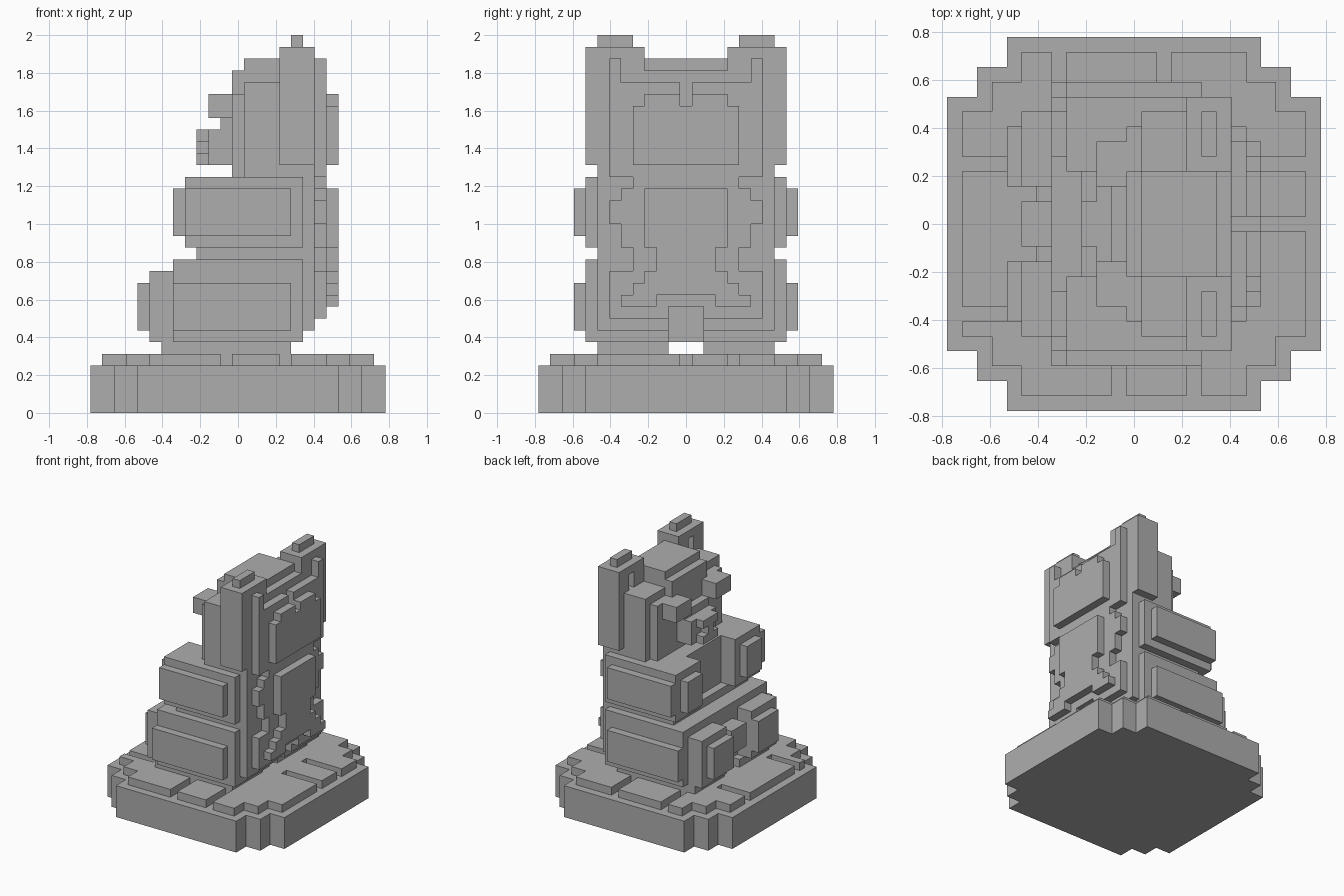
import bpy
import bmesh
from itertools import product
from mathutils import Vector

cube = bpy.data.objects.get("Cube")
if cube:
    bpy.data.objects.remove(cube, do_unlink=True)

U = 2 / 32  # block size
cells = {}  # block -> part name


def blocks(x, y, z):
    return product(range(x[0], x[1] + 1), range(y[0], y[1] + 1), range(z[0], z[1] + 1))


def mirrored(x, y, z):
    """Blocks on the +y side together with their mirror image."""
    for i, j, k in blocks(x, y, z):
        yield i, j, k
        yield i, -j, k


def fill(part, x, y, z):
    for c in mirrored(x, y, z):
        cells.setdefault(c, part)


def carve(x, y, z):
    for c in blocks(x, y, z):
        cells.pop(c, None)


def carve_both(x, y, z):
    for c in mirrored(x, y, z):
        cells.pop(c, None)


# plinth with stepped corners, and paving on top
for a, b in ((12, 8), (10, 10), (8, 12)):
    fill("plinth", (-a, a), (0, b), (0, 3))
    fill("paving", (1 - a, a - 1), (0, b - 1), (4, 4))

# grooves between paving slabs
for i in (-1, 4):
    carve((i, i), (-12, -8), (4, 4))
for i in (-5, 2):
    carve((i, i), (8, 12), (4, 4))
for j in (-6, 4):
    carve((-12, -8), (j, j), (4, 4))
for j in (0, 4):
    carve((7, 12), (j, j), (4, 4))

# legs, rounded by layers
fill("feet", (-6, 4), (2, 7), (5, 5))
fill("legs", (-8, 4), (3, 6), (7, 10))
fill("legs", (-7, 5), (3, 7), (6, 11))
fill("legs", (-5, 5), (3, 8), (6, 12))
fill("legs", (-5, 4), (9, 9), (7, 10))
fill("legs", (-4, 6), (3, 7), (7, 12))

# torso and belly
fill("torso", (-2, 6), (0, 7), (7, 19))
fill("torso", (-3, 6), (0, 7), (13, 13))
fill("belly", (-5, 5), (0, 6), (6, 12))
fill("belly", (-7, -6), (0, 1), (8, 10))
carve((5, 8), (-1, 1), (5, 8))

# arms reaching forward
fill("arms", (-4, 5), (4, 8), (14, 19))
fill("arms", (-5, 4), (5, 7), (15, 18))
fill("arms", (-4, 4), (9, 9), (15, 18))

# back in two hourglass layers: (half width, bottom, top)
for w, lo, hi in ((6, 8, 11), (4, 12, 13), (5, 14, 15), (6, 16, 17), (5, 18, 18), (4, 19, 19)):
    fill("back", (7, 7), (0, w), (lo, hi))
for w, lo, hi in ((5, 9, 9), (4, 10, 10), (3, 11, 11), (2, 12, 13), (3, 14, 18)):
    fill("back", (8, 8), (0, w), (lo, hi))
carve((7, 8), (-1, 1), (5, 8))
carve((8, 8), (-2, 2), (9, 9))

# head
fill("head", (0, 6), (0, 6), (20, 26))
fill("head", (1, 6), (0, 7), (20, 26))
fill("head", (4, 6), (8, 8), (21, 27))
fill("head", (1, 6), (0, 7), (27, 27))
fill("head", (0, 6), (0, 3), (27, 28))
fill("head", (1, 5), (0, 3), (29, 29))
fill("head", (7, 7), (0, 6), (20, 27))
fill("head", (8, 8), (0, 4), (21, 25))
fill("head", (8, 8), (0, 3), (26, 26))
carve((7, 8), (0, 0), (26, 27))

# brows and snout
fill("brows", (-2, 0), (3, 5), (25, 26))
fill("snout", (-1, 0), (0, 2), (24, 24))
fill("snout", (-2, 0), (0, 2), (21, 23))
fill("snout", (-3, -3), (0, 1), (21, 23))
carve_both((-3, -3), (1, 1), (22, 22))

# ears with a hollow in front and a ridge behind
fill("ears", (4, 6), (4, 8), (28, 30))
fill("ears", (5, 5), (5, 7), (31, 31))
fill("ears", (7, 7), (6, 6), (28, 29))
carve_both((4, 4), (6, 6), (28, 29))

stone = bpy.data.materials.new("grey_stone")
stone.use_nodes = True
grey = (0.42, 0.42, 0.42, 1)
stone.diffuse_color = grey
stone.node_tree.nodes["Principled BSDF"].inputs["Base Color"].default_value = grey


def build(part):
    """Skin the outer sides of a part's blocks and merge flat areas."""
    bm = bmesh.new()
    for c in [c for c, p in cells.items() if p == part]:
        for axis, sign in product(range(3), (-1, 1)):
            n = Vector((0, 0, 0))
            n[axis] = sign
            if tuple(int(a + b) for a, b in zip(c, n)) in cells:
                continue
            s = Vector((0, 0, 0))
            s[(axis + 1) % 3] = 1
            t = n.cross(s)
            mid = Vector(c) + Vector((0, 0, 0.5)) + n / 2
            corners = (-s - t, s - t, s + t, t - s)
            bm.faces.new([bm.verts.new((mid + d / 2) * U) for d in corners])
    bmesh.ops.remove_doubles(bm, verts=bm.verts, dist=U / 10)
    bmesh.ops.dissolve_limit(bm, angle_limit=0.01, verts=bm.verts, edges=bm.edges)
    mesh = bpy.data.meshes.new(part)
    bm.to_mesh(mesh)
    bm.free()
    mesh.materials.append(stone)
    bpy.context.scene.collection.objects.link(bpy.data.objects.new(part, mesh))


for part in sorted(set(cells.values())):
    build(part)
